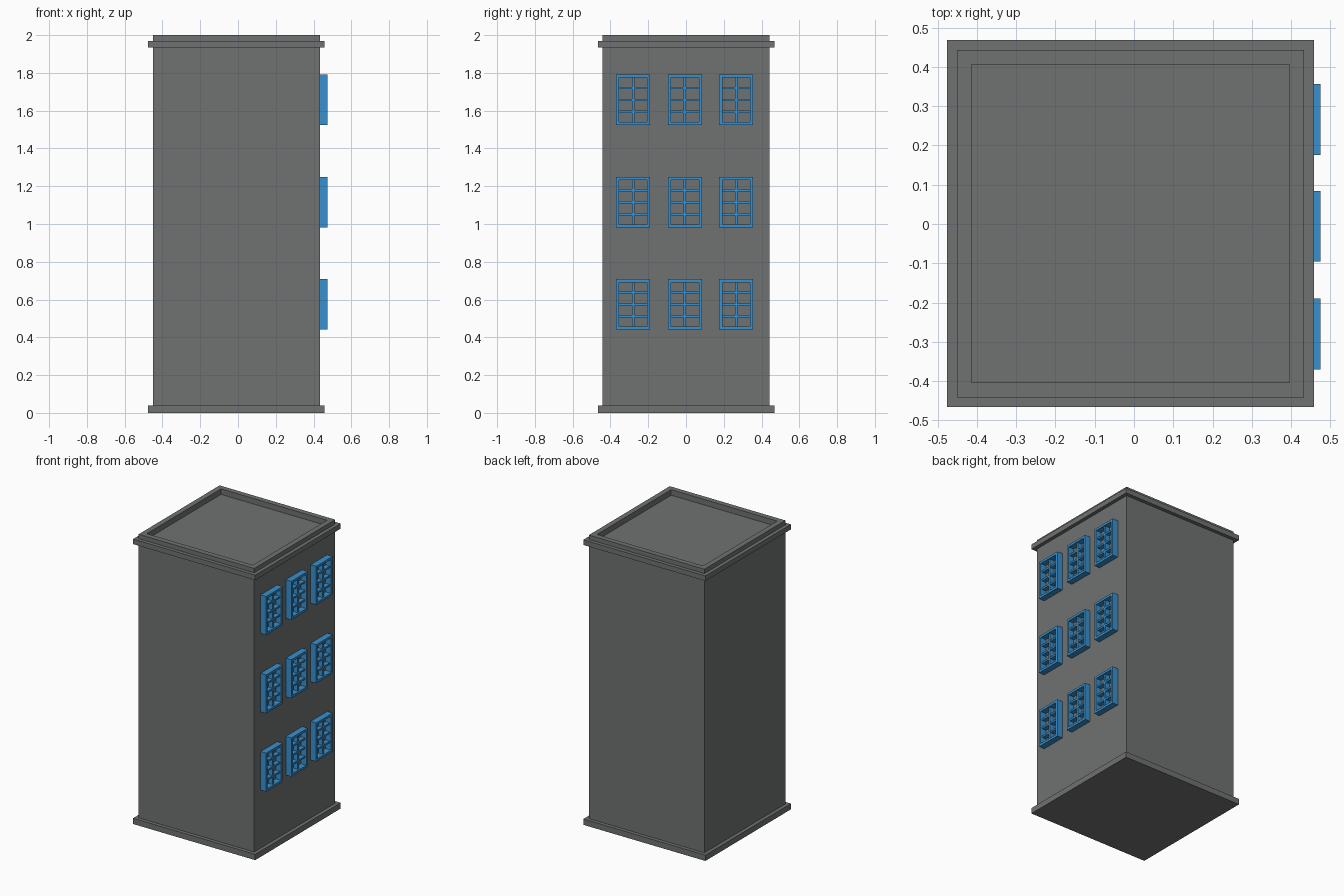
import bpy, bmesh

if "Cube" in bpy.data.objects:
    bpy.data.objects.remove(bpy.data.objects["Cube"])

def mat(name, col):
    m = bpy.data.materials.new(name)
    m.diffuse_color = col
    m.use_nodes = True
    m.node_tree.nodes["Principled BSDF"].inputs["Base Color"].default_value = m.diffuse_color
    return m

grey = mat("dark_grey", (0.16, 0.17, 0.165, 1))
blue = mat("window_blue", (0.04, 0.28, 0.62, 1))

def make(name, bm, m):
    bmesh.ops.recalc_face_normals(bm, faces=bm.faces)
    me = bpy.data.meshes.new(name)
    bm.to_mesh(me)
    bm.free()
    me.materials.append(m)
    ob = bpy.data.objects.new(name, me)
    bpy.context.collection.objects.link(ob)
    return ob

def add_box(bm, x0, x1, y0, y1, z0, z1):
    vs = bmesh.ops.create_cube(bm, size=1)["verts"]
    for v in vs:
        v.co.x = x1 if v.co.x > 0 else x0
        v.co.y = y1 if v.co.y > 0 else y0
        v.co.z = z1 if v.co.z > 0 else z0

CX, CY = -0.009, 0.001   # tower axis, shifted to make room for the windows

# Tower profile swept around the square plan: plinth, wall, cornice, parapet, sunken roof
profile = [(0.467, 0), (0.467, 0.04), (0.442, 0.04), (0.442, 1.935), (0.467, 1.935),
           (0.467, 1.97), (0.442, 1.97), (0.442, 2.0), (0.405, 2.0), (0.405, 1.962)]
bm = bmesh.new()
rings = [[bm.verts.new((CX + sx * r, CY + sy * r, z))
          for sx, sy in ((-1, -1), (1, -1), (1, 1), (-1, 1))] for r, z in profile]
for a, b in zip(rings, rings[1:]):
    for i in range(4):
        j = (i + 1) % 4
        bm.faces.new((a[i], a[j], b[j], b[i]))
bm.faces.new(rings[0][::-1])
bm.faces.new(rings[-1])
make("tower", bm, grey)

# Windows on the right wall: frame, centre mullion and three glazing bars
W, H, T = 0.18, 0.267, 0.016
X0, X1, XB = 0.431, 0.475, 0.465
for row, zc in enumerate((0.574, 1.115, 1.657)):
    for col, yc in enumerate((-0.28, -0.006, 0.266)):
        y0, y1, z0, z1 = yc - W / 2, yc + W / 2, zc - H / 2, zc + H / 2
        bm = bmesh.new()
        add_box(bm, X0, X1, y0, y0 + T, z0, z1)
        add_box(bm, X0, X1, y1 - T, y1, z0, z1)
        add_box(bm, X0, X1, y0 + T, y1 - T, z0, z0 + T)
        add_box(bm, X0, X1, y0 + T, y1 - T, z1 - T, z1)
        make(f"window_frame_{row}_{col}", bm, blue)
        bm = bmesh.new()
        add_box(bm, X0, XB, yc - 0.007, yc + 0.007, z0 + T, z1 - T)
        for k in (-1, 0, 1):
            zb = zc + k * 0.063
            add_box(bm, X0, XB - 0.001, y0 + T, y1 - T, zb - 0.006, zb + 0.006)
        make(f"window_bars_{row}_{col}", bm, blue)
